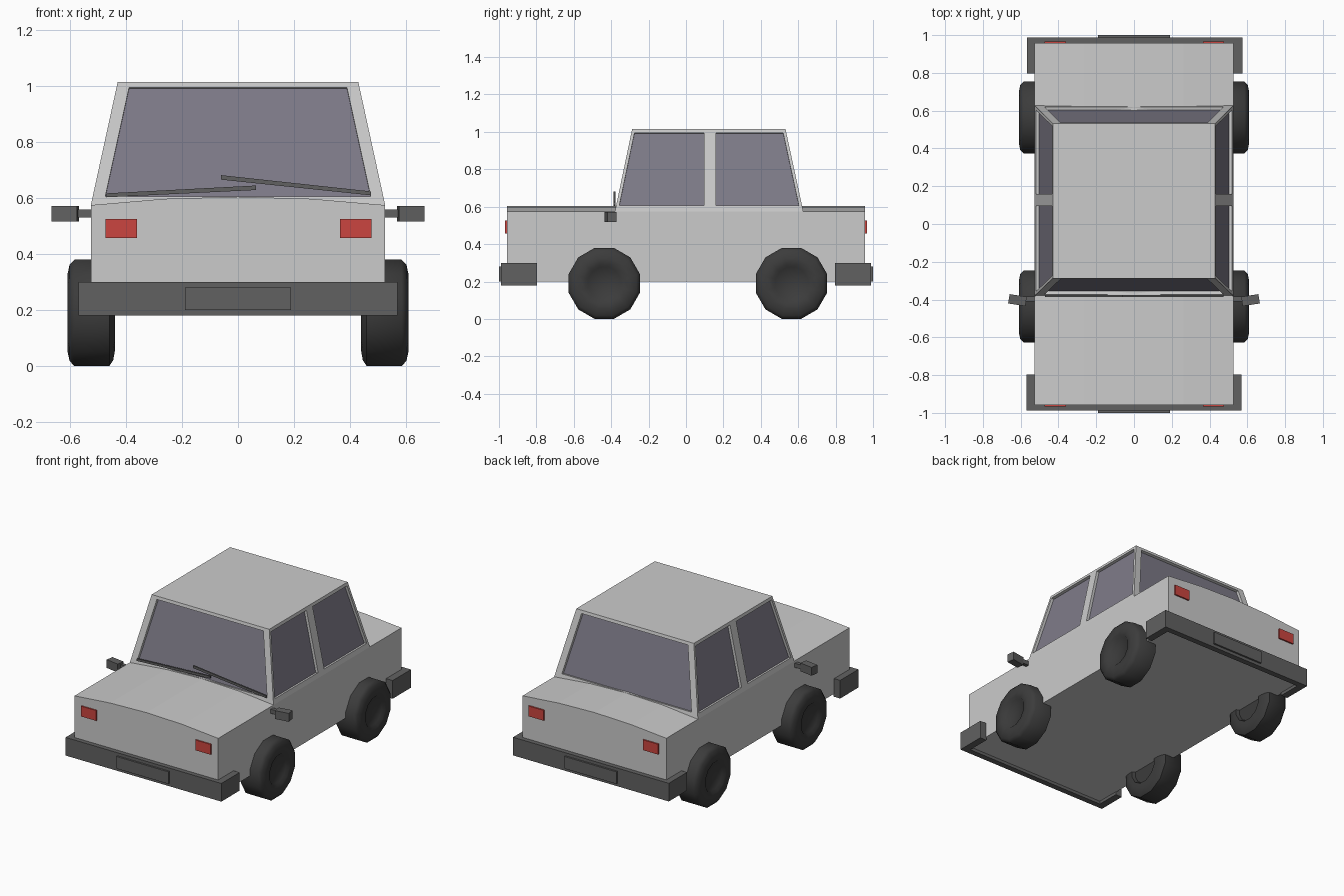
import bpy, bmesh, math
from mathutils import Vector, Matrix

if "Cube" in bpy.data.objects:
    bpy.data.objects.remove(bpy.data.objects["Cube"])


def material(name, rgb):
    m = bpy.data.materials.new(name)
    m.diffuse_color = (*rgb, 1)
    m.use_nodes = True
    m.node_tree.nodes["Principled BSDF"].inputs["Base Color"].default_value = m.diffuse_color
    return m


GLASS = material("glass", (0.21, 0.2, 0.25))
TRIM = material("dark_trim", (0.12, 0.12, 0.12))
RUBBER = material("rubber", (0.045, 0.045, 0.045))
RED = material("red_lamp", (0.6, 0.06, 0.05))


def finish(name, bm, mat=None, recalc=True):
    if recalc:
        bmesh.ops.recalc_face_normals(bm, faces=bm.faces[:])
    me = bpy.data.meshes.new(name)
    bm.to_mesh(me)
    bm.free()
    ob = bpy.data.objects.new(name, me)
    bpy.context.collection.objects.link(ob)
    if mat:
        me.materials.append(mat)
    return ob


def box(name, lo, hi, mat=None):
    lo, hi = Vector(lo), Vector(hi)
    bm = bmesh.new()
    bmesh.ops.create_cube(bm, size=1)
    bmesh.ops.scale(bm, vec=hi - lo, verts=bm.verts[:])
    ob = finish(name, bm, mat)
    ob.location = (lo + hi) / 2
    return ob


def prism(name, points, offset, mat=None):
    bm = bmesh.new()
    face = bm.faces.new([bm.verts.new(p) for p in points])
    new = bmesh.ops.extrude_face_region(bm, geom=[face], use_keep_orig=True)["geom"]
    bmesh.ops.translate(bm, vec=Vector(offset), verts=[g for g in new if isinstance(g, bmesh.types.BMVert)])
    return finish(name, bm, mat)


# Lower body with gently crowned bonnet and boot
W, Y0, Y1 = 0.526, -0.958, 0.957
crown = [(x * W, Y0, 0.605 - 0.03 * x * x) for x in (1, 0.5, 0, -0.5, -1)]
prism("body", [(-W, Y0, 0.2), (W, Y0, 0.2)] + crown, (0, Y1 - Y0, 0))

# Cabin: tapered walls, each with recessed window openings
ZB, ZT = 0.575, 1.015
base = [Vector(p) for p in ((-W, -0.38, ZB), (W, -0.38, ZB), (W, 0.627, ZB), (-W, 0.627, ZB))]
roof = [Vector(p) for p in ((-0.43, -0.288, ZT), (0.43, -0.288, ZT), (0.43, 0.532, ZT), (-0.43, 0.532, ZT))]
PILLAR = 0.128
cabin, glass = bmesh.new(), bmesh.new()


def quad(bm, pts):
    bm.faces.new([bm.verts.new(p) for p in pts])


def window_panel(a, b, c, d, left, right):
    """Wall with bottom a-b and top d-c; left/right are frame widths."""
    normal = (b - a).cross(d - a).normalized()
    outer = [a, b, c, d]

    def row(t):
        p, q = a.lerp(d, t), b.lerp(c, t)
        along = (q - p).normalized()
        return p + along * left, q - along * right
    (i0, i1), (i3, i2) = row(0.07), row(0.955)
    inner = [i0, i1, i2, i3]
    deep = [p - normal * 0.018 for p in inner]
    for i in range(4):
        j = (i + 1) % 4
        quad(cabin, (outer[i], outer[j], inner[j], inner[i]))
        quad(cabin, (inner[i], inner[j], deep[j], deep[i]))
    quad(glass, deep)


for i in (0, 2):
    window_panel(base[i], base[i + 1], roof[i + 1], roof[i], 0.045, 0.045)
for i in (1, 3):
    j = (i + 1) % 4
    a, b, c, d = base[i], base[j], roof[j], roof[i]
    m0 = a.lerp(b, (PILLAR - a.y) / (b.y - a.y))
    m1 = d.lerp(c, (PILLAR - d.y) / (c.y - d.y))
    window_panel(a, m0, m1, d, 0.017, 0.032)
    window_panel(m0, b, c, m1, 0.032, 0.017)
quad(cabin, roof)
bmesh.ops.remove_doubles(cabin, verts=cabin.verts[:], dist=0.0005)
finish("cabin", cabin, recalc=False)
finish("windows", glass, GLASS, recalc=False)

# Wrap-around bumpers, number plates and lamps at both ends
for end, s in (("front", -1), ("rear", 1)):
    u = [(-0.57, 0.797), (-0.57, 0.988), (0.57, 0.988), (0.57, 0.797),
         (0.522, 0.797), (0.522, 0.95), (-0.522, 0.95), (-0.522, 0.797)]
    shift = 0.004 if s > 0 else 0
    prism(end + "_bumper", [(x + shift, s * y, 0.18) for x, y in u], (0, 0, 0.12), TRIM)
    ys = sorted((s * 0.98, s * 1.0))
    box(end + "_plate", (-0.19, ys[0], 0.2), (0.19, ys[1], 0.28), TRIM)
    ys = sorted((s * 0.94, s * 0.967))
    for side, x in (("left", -0.417), ("right", 0.421)):
        box(f"{end}_{side}_lamp", (x - 0.056, ys[0], 0.457), (x + 0.056, ys[1], 0.525), RED)

# Twelve-sided wheels with recessed hubs
R = 0.19 / math.cos(math.pi / 12)
PROFILE = [(0, 0), (0, 0.1), (-0.02, 0.11), (-0.02, 0.14), (-0.014, 0.175), (0.0, R),
           (0.125, R), (0.142, 0.178), (0.15, 0.14), (0.15, 0.105), (0.135, 0.09), (0.135, 0)]
for end, y in (("front", -0.437), ("rear", 0.564)):
    for side, s in (("left", -1), ("right", 1)):
        bm = bmesh.new()
        tilt = Matrix.Rotation(math.pi / 12, 3, 'X')
        vs = [bm.verts.new(tilt @ Vector((s * (0.46 + x), 0, r))) for x, r in PROFILE]
        es = [bm.edges.new(p) for p in zip(vs, vs[1:])]
        bmesh.ops.spin(bm, geom=vs + es, cent=(0, 0, 0), axis=(1, 0, 0),
                       angle=math.tau, steps=12, use_duplicate=False)
        bmesh.ops.remove_doubles(bm, verts=bm.verts[:], dist=0.0005)
        wheel = finish(f"{end}_{side}_wheel", bm, RUBBER)
        wheel.location = (0, y, 0.19)
        bpy.ops.object.select_all(action='DESELECT')
        wheel.select_set(True)
        bpy.context.view_layer.objects.active = wheel
        bpy.ops.object.shade_smooth_by_angle(angle=math.radians(50))

# Door mirrors on short stalks, swept slightly back
for side, s in (("left", -1), ("right", 1)):
    box(side + "_mirror_stalk", (s * 0.55 - 0.03, -0.41, 0.531), (s * 0.55 + 0.03, -0.385, 0.559), TRIM)
    mirror = box(side + "_mirror", (s * 0.617 - 0.046, -0.428, 0.517), (s * 0.617 + 0.046, -0.378, 0.572), TRIM)
    mirror.rotation_euler.z = s * math.radians(9)

# Windscreen wipers
for side, p, q in (("left", (-0.47, 0.61), (0.065, 0.637)), ("right", (0.475, 0.617), (-0.06, 0.674))):
    (x0, z0), (x1, z1) = p, q
    prism(side + "_wiper", [(x0, -0.387, z0 - 0.007), (x1, -0.387, z1 - 0.008),
                            (x1, -0.387, z1 + 0.008), (x0, -0.387, z0 + 0.007)], (0, 0.01, 0), TRIM)
